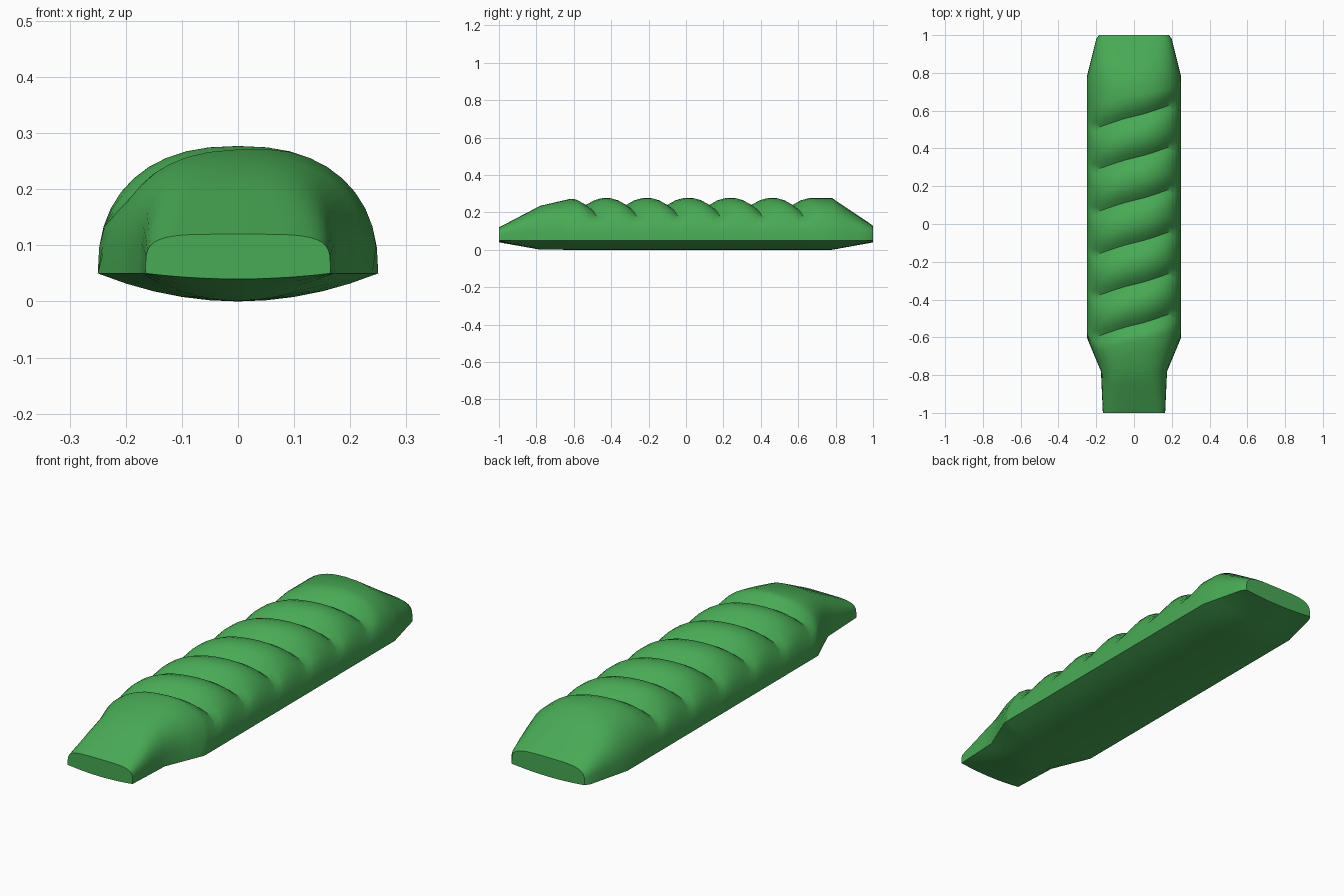
import bpy, bmesh, math

if "Cube" in bpy.data.objects:
    bpy.data.objects.remove(bpy.data.objects["Cube"])

# Lengthwise profile: y, half width, top z, bottom z, squareness exponent
STATIONS = [
    (-1.00, 0.165, 0.120, 0.040, 0.45),
    (-0.78, 0.175, 0.235, 0.001, 0.65),
    (-0.60, 0.250, 0.277, 0.000, 0.85),
    (0.78, 0.250, 0.277, 0.000, 0.85),
    (0.98, 0.200, 0.143, 0.036, 0.55),
    (1.00, 0.185, 0.128, 0.040, 0.50),
]
CREASES = [-0.535, -0.32, -0.10, 0.125, 0.35, 0.57]
RIM, SLANT = 0.05, 0.30
N_TOP, N_BOT = 20, 10


def profile(y):
    y = max(-1, min(1, y))
    for a, b in zip(STATIONS, STATIONS[1:]):
        if y <= b[0]:
            t = (y - a[0]) / (b[0] - a[0])
            return [p + (q - p) * t for p, q in zip(a[1:], b[1:])]
    return STATIONS[-1][1:]


def section(y0):
    """One closed cross-section, slanted along the scored crust."""
    fade = max(0.0, min(1.0, (0.80 - abs(y0)) / 0.18))
    d = min(abs(y0 - c) for c in CREASES)
    cut = 0.048 * max(0, 1 - d / 0.095) ** 1.8
    pts = []
    for i in range(N_TOP + 1):
        a = math.pi * i / N_TOP
        c, s = math.cos(a), max(0, math.sin(a))
        w0 = profile(y0)[0]
        y = y0 + SLANT * fade * w0 * c * min(1, s * 2)
        w, top, bot, e = profile(y)
        k = cut * min(1, max(0, (s - 0.3) / 0.35))
        x = math.copysign(abs(c) ** e, c) * w
        z = RIM + (top - RIM) * s ** e
        pts.append((x * (1 - k * 1.6), y, z - k * s))
    w, top, bot, e = profile(y0)
    for i in range(1, N_BOT):
        u = -1 + 2 * i / N_BOT
        pts.append((u * w, y0, bot + (RIM - bot) * u * u))
    return pts


# Row positions: profile stations plus close rows around each score
rows = {s[0] for s in STATIONS} | {-0.93, -0.86, -0.69, 0.68, 0.85, 0.92}
for c in CREASES:
    rows |= {round(c + o, 3) for o in (-0.09, -0.055, -0.025, 0, 0.025, 0.055, 0.09)}
rows = sorted(rows)

# Loaf body
bm = bmesh.new()
rings = [[bm.verts.new(p) for p in section(y)] for y in rows]
for a, b in zip(rings, rings[1:]):
    n = len(a)
    for i in range(n):
        j = (i + 1) % n
        bm.faces.new((a[i], a[j], b[j], b[i]))
bm.faces.new(rings[0])
bm.faces.new(rings[-1])
bmesh.ops.recalc_face_normals(bm, faces=bm.faces[:])
mesh = bpy.data.meshes.new("bread_loaf")
bm.to_mesh(mesh)
bm.free()
loaf = bpy.data.objects.new("bread_loaf", mesh)
bpy.context.collection.objects.link(loaf)

# Green crust
mat = bpy.data.materials.new("green_crust")
mat.diffuse_color = (0.065, 0.40, 0.09, 1)
mat.use_nodes = True
mat.node_tree.nodes["Principled BSDF"].inputs["Base Color"].default_value = mat.diffuse_color
mesh.materials.append(mat)

bpy.context.view_layer.objects.active = loaf
loaf.select_set(True)
bpy.ops.object.shade_smooth_by_angle(angle=math.radians(50))
